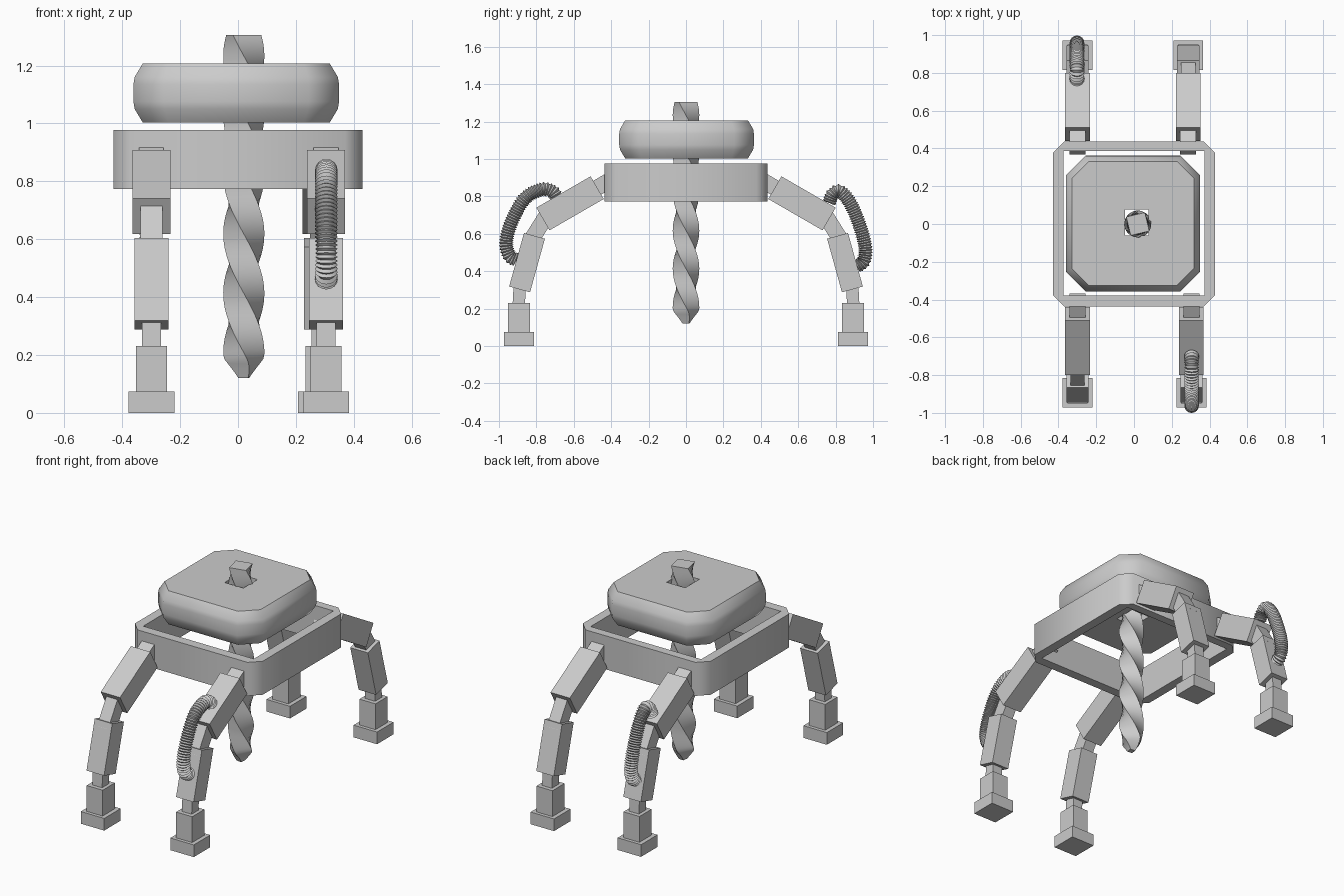
import bpy, bmesh, math
from mathutils import Vector, Matrix

if "Cube" in bpy.data.objects:
    bpy.data.objects.remove(bpy.data.objects["Cube"])


def finish(name, bm, smooth=None):
    bmesh.ops.recalc_face_normals(bm, faces=bm.faces[:])
    mesh = bpy.data.meshes.new(name)
    bm.to_mesh(mesh)
    bm.free()
    ob = bpy.data.objects.new(name, mesh)
    bpy.context.collection.objects.link(ob)
    bpy.ops.object.select_all(action='DESELECT')
    bpy.context.view_layer.objects.active = ob
    ob.select_set(True)
    if smooth:
        bpy.ops.object.shade_smooth_by_angle(angle=math.radians(smooth))
    return ob


def loft(name, rings, smooth=None):
    """Skin a list of equal-length point rings and cap both ends."""
    bm = bmesh.new()
    rows = [[bm.verts.new(p) for p in r] for r in rings]
    n = len(rows[0])
    for a, b in zip(rows, rows[1:]):
        for i in range(n):
            j = (i + 1) % n
            bm.faces.new((a[i], a[j], b[j], b[i]))
    bm.faces.new(rows[0][::-1])
    bm.faces.new(rows[-1])
    return finish(name, bm, smooth)


def box(name, centre, size, tilt=0.0):
    """Box of full size (x, y, z), tilted about the x axis."""
    bm = bmesh.new()
    mat = (Matrix.Translation(centre) @ Matrix.Rotation(math.radians(tilt), 4, 'X')
           @ Matrix.Diagonal((*size, 1)))
    bmesh.ops.create_cube(bm, size=1, matrix=mat)
    return finish(name, bm)


def octagon(hx, hy, c, z, ox=0.0, oy=0.0):
    """Rectangle with chamfered corners."""
    quad = [(hx, hy - c), (hx - c, hy), (-hx + c, hy), (-hx, hy - c)]
    pts = quad + [(-x, -y) for x, y in quad]
    return [(x + ox, y + oy, z) for x, y in pts]


def cut_hole(ob, centre, size):
    cutter = box("cutter", centre, size)
    cutter.hide_render = True
    mod = ob.modifiers.new("hole", 'BOOLEAN')
    mod.operation = 'DIFFERENCE'
    mod.solver = 'EXACT'
    mod.object = cutter
    bpy.context.view_layer.objects.active = ob
    bpy.ops.object.modifier_apply(modifier=mod.name)
    bpy.data.objects.remove(cutter)


# Frame ring
frame = loft("frame_ring", [octagon(0.43, 0.437, 0.06, z) for z in (0.773, 0.977)], 50)
cut_hole(frame, (0, 0.003, 0.87), (0.745, 0.765, 0.6))

# Main body with a square shaft hole
body = loft("body", [octagon(0.355 - d, 0.36 - d, 0.105 - d * 0.5, z, -0.006, 0.003)
                     for z, d in ((1.003, 0.032), (1.05, 0.004), (1.075, 0),
                                  (1.135, 0), (1.16, 0.004), (1.207, 0.032))], 50)
cut_hole(body, (0.015, 0.008, 1.1), (0.126, 0.136, 0.6))

# Twisted square drill with a tapered tip
levels = [0.12 + 1.186 * i / 72 for i in range(73)]
rings = []
for z in levels:
    r = 0.071 * min(1.0, 0.33 + 0.67 * (z - 0.12) / 0.07)
    a = math.radians(58 + (1.306 - z) * 90 / 0.205)
    rings.append([(0.02 + r * math.cos(a + k * math.pi / 2),
                   r * math.sin(a + k * math.pi / 2), z) for k in range(4)])
loft("drill", rings, 40)


# Legs: s is the y side, front = -1
def leg(label, x, s):
    def part(name, y, z, size, tilt=0):
        box(f"{label}_{name}", (x, s * y, z), size, -s * tilt)
    part("hip_joint", 0.45, 0.861, (0.085, 0.14, 0.085), 30)
    part("upper_segment", 0.62, 0.763, (0.13, 0.335, 0.14), 30)
    part("knee_joint", 0.79, 0.627, (0.075, 0.085, 0.19), -32)
    part("lower_segment", 0.850, 0.446, (0.118, 0.116, 0.297), -15.5)
    part("ankle_joint", 0.891, 0.28, (0.066, 0.066, 0.15), -3)
    part("shin_block", 0.893, 0.15, (0.108, 0.117, 0.162))
    part("foot", 0.893, 0.037, (0.158, 0.158, 0.074))


for label, x, s in (("front_left_leg", -0.299, -1), ("front_right_leg", 0.304, -1),
                    ("back_left_leg", -0.299, 1), ("back_right_leg", 0.287, 1)):
    leg(label, x, s)


# Ribbed hoses swept along a smooth path in the y-z plane
def hose(name, x, pts, ribs=42, sides=16):
    p = [Vector(q) for q in [pts[0]] + pts + [pts[-1]]]
    path = []
    for i in range(1, len(p) - 2):
        a, b, c, d = p[i - 1:i + 3]
        for k in range(30):
            t = k / 30
            path.append(0.5 * (2 * b + (c - a) * t + (2 * a - 5 * b + 4 * c - d) * t * t
                               + (3 * b - a - 3 * c + d) * t ** 3))
    path.append(p[-1])
    dist = [0.0]
    for a, b in zip(path, path[1:]):
        dist.append(dist[-1] + (b - a).length)
    rings, j, count = [], 0, ribs * 2
    for i in range(count + 1):
        d = dist[-1] * i / count
        while j < len(path) - 2 and dist[j + 1] < d:
            j += 1
        step = path[j + 1] - path[j]
        c = path[j] + step * ((d - dist[j]) / max(dist[j + 1] - dist[j], 1e-6))
        n = Vector((-step.y, step.x)).normalized()
        r = 0.039 if i % 2 else 0.030
        ring = []
        for k in range(sides):
            a = 2 * math.pi * k / sides
            off = n * (r * math.cos(a))
            ring.append((x + r * math.sin(a), c.x + off.x, c.y + off.y))
        rings.append(ring)
    loft(name, rings, 30)


hose("front_hose", 0.305, [(-0.69, 0.79), (-0.715, 0.825), (-0.77, 0.837), (-0.86, 0.79),
                           (-0.93, 0.67), (-0.961, 0.56), (-0.945, 0.485), (-0.905, 0.46)])
hose("back_hose", -0.302, [(0.765, 0.765), (0.785, 0.81), (0.825, 0.825), (0.88, 0.76),
                           (0.93, 0.64), (0.958, 0.53), (0.95, 0.455), (0.91, 0.425)])
